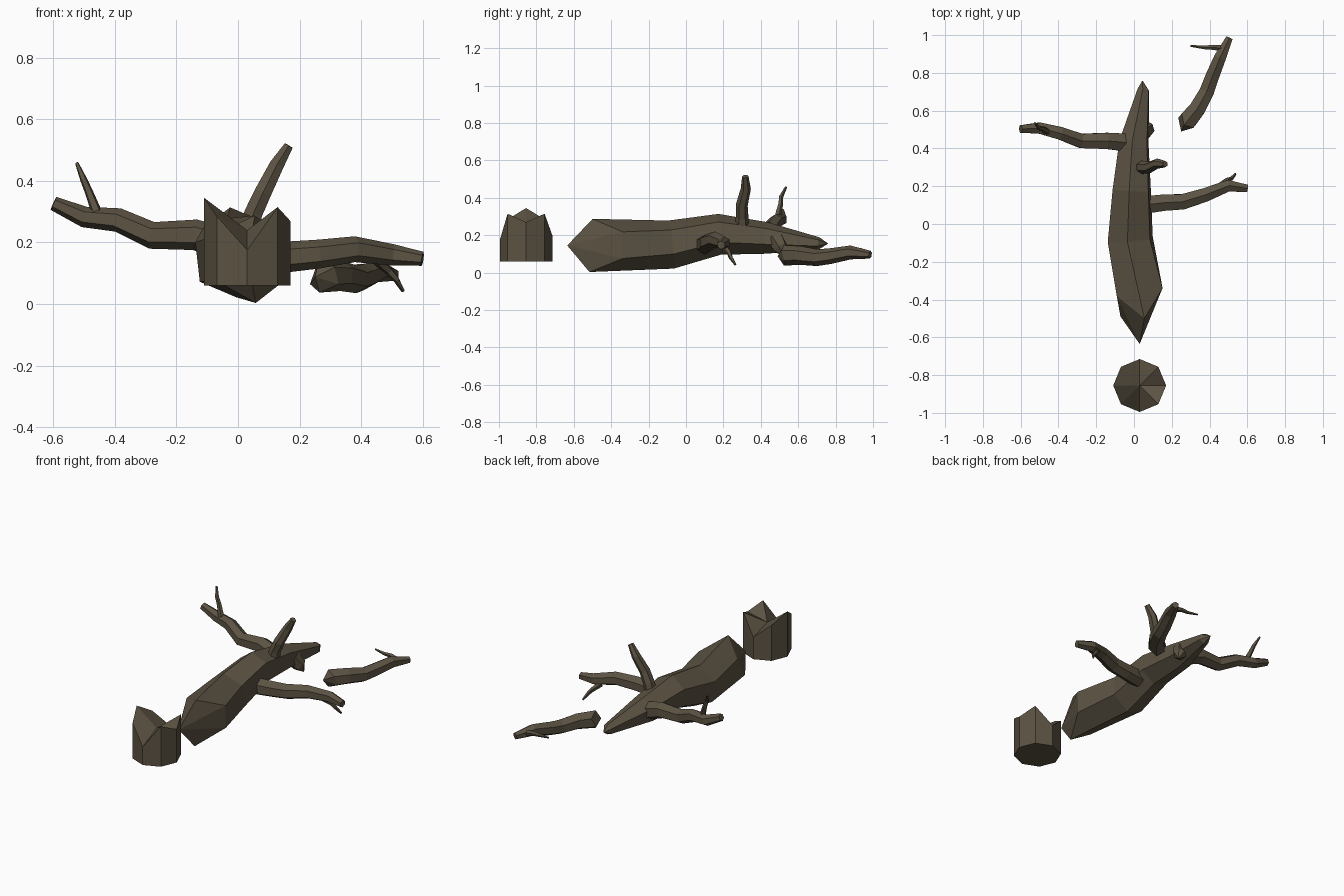
import bpy, bmesh, math
from mathutils import Vector

bark = bpy.data.materials.new("bark")
bark.diffuse_color = (0.105, 0.085, 0.055, 1)


def finish(name, bm):
    bmesh.ops.recalc_face_normals(bm, faces=bm.faces)
    me = bpy.data.meshes.new(name)
    bm.to_mesh(me)
    bm.free()
    me.materials.append(bark)
    ob = bpy.data.objects.new(name, me)
    bpy.context.collection.objects.link(ob)
    return ob


def fan(bm, ring, centre):
    c = bm.verts.new(centre)
    for a, b in zip(ring, ring[1:] + ring[:1]):
        bm.faces.new((a, b, c))


def limb(name, stations, sides=6, jag=None, start_tip=None, end_tip=None, twist=0):
    """Faceted tube through (x, y, z, radius) stations; jag shifts the first ring lengthwise."""
    bm = bmesh.new()
    pts = [Vector(s[:3]) for s in stations]
    rings = []
    for i, s in enumerate(stations):
        t = (pts[min(i + 1, len(pts) - 1)] - pts[max(i - 1, 0)]).normalized()
        ref = Vector((0, 0, 1)) if abs((pts[-1] - pts[0]).normalized().z) < 0.75 else Vector((0, 1, 0))
        side = t.cross(ref).normalized()
        up = side.cross(t)
        ring = []
        for k in range(sides):
            a = math.pi / 2 + math.tau * k / sides + (twist if i else 0)
            p = pts[i] + (side * math.cos(a) + up * math.sin(a)) * s[3]
            if jag and i == 0:
                p += t * jag[k]
            ring.append(bm.verts.new(p))
        rings.append(ring)
    for r, q in zip(rings, rings[1:]):
        for k in range(sides):
            j = (k + 1) % sides
            bm.faces.new((r[k], r[j], q[j], q[k]))
    for ring, tip in ((rings[0], start_tip), (rings[-1], end_tip)):
        if tip:
            fan(bm, ring, tip)
        else:
            bm.faces.new(ring)
    return finish(name, bm)


# Splintered stump
bm = bmesh.new()
heights = [0.27, 0.20, 0.20, 0.285, 0.345, 0.285, 0.175, 0.315]
heights[1] = 0.315
low, high = [], []
for k, h in enumerate(heights):
    a = math.tau * k / 8
    x, y = 0.03 + 0.14 * math.cos(a), -0.855 + 0.14 * math.sin(a)
    low.append(bm.verts.new((x, y, 0.06)))
    high.append(bm.verts.new((x, y, h)))
for k in range(8):
    j = (k + 1) % 8
    bm.faces.new((low[k], low[j], high[j], high[k]))
bm.faces.new(low)
fan(bm, high, (0.03, -0.855, 0.24))
finish("stump", bm)

# Fallen trunk with a broken butt end
limb("trunk", [(0.03, -0.36, 0.147, 0.142), (-0.02, -0.08, 0.15, 0.13),
               (-0.012, 0.18, 0.205, 0.11), (0, 0.43, 0.185, 0.085),
               (0.05, 0.71, 0.155, 0.034)],
     jag=[-0.14, 0, -0.11, -0.16, 0, 0], start_tip=(0.03, -0.635, 0.145),
     end_tip=(0.045, 0.76, 0.155), twist=math.radians(7))

# Main branches
limb("left_branch", [(-0.03, 0.43, 0.19, 0.055), (-0.14, 0.44, 0.225, 0.05),
                     (-0.28, 0.44, 0.223, 0.044), (-0.39, 0.48, 0.273, 0.039),
                     (-0.5, 0.508, 0.283, 0.034), (-0.6, 0.503, 0.327, 0.023)])
limb("right_branch", [(0.05, 0.1, 0.15, 0.054), (0.16, 0.113, 0.153, 0.05),
                      (0.26, 0.118, 0.162, 0.047), (0.38, 0.155, 0.178, 0.042),
                      (0.5, 0.203, 0.16, 0.035), (0.6, 0.188, 0.147, 0.023)])
limb("upper_branch", [(0.03, 0.3, 0.22, 0.038), (0.05, 0.3, 0.295, 0.034),
                      (0.08, 0.298, 0.36, 0.032), (0.125, 0.32, 0.45, 0.027),
                      (0.165, 0.317, 0.515, 0.017)])
limb("broken_nub", [(0.04, 0.48, 0.18, 0.05), (0.075, 0.51, 0.13, 0.04)],
     end_tip=(0.095, 0.525, 0.085))

# Snapped-off branch lying beside the trunk
limb("loose_branch", [(0.29, 0.555, 0.092, 0.055), (0.335, 0.61, 0.092, 0.05),
                      (0.385, 0.7, 0.08, 0.045), (0.41, 0.77, 0.088, 0.042),
                      (0.455, 0.88, 0.108, 0.037), (0.505, 0.985, 0.096, 0.021)],
     jag=[-0.04, 0, -0.03, -0.04, 0, -0.02], start_tip=(0.25, 0.49, 0.088))

# Thin twigs
limb("left_twig", [(-0.46, 0.49, 0.3, 0.018), (-0.485, 0.505, 0.365, 0.014),
                   (-0.502, 0.508, 0.405, 0.012), (-0.524, 0.535, 0.458, 0.006)], 5)
limb("right_twig", [(0.455, 0.2, 0.14, 0.018), (0.49, 0.23, 0.108, 0.014),
                    (0.515, 0.24, 0.08, 0.011), (0.537, 0.265, 0.042, 0.006)], 5)
limb("loose_twig", [(0.47, 0.93, 0.105, 0.017), (0.42, 0.935, 0.118, 0.014),
                    (0.37, 0.935, 0.118, 0.01), (0.3, 0.943, 0.125, 0.005)], 5)
